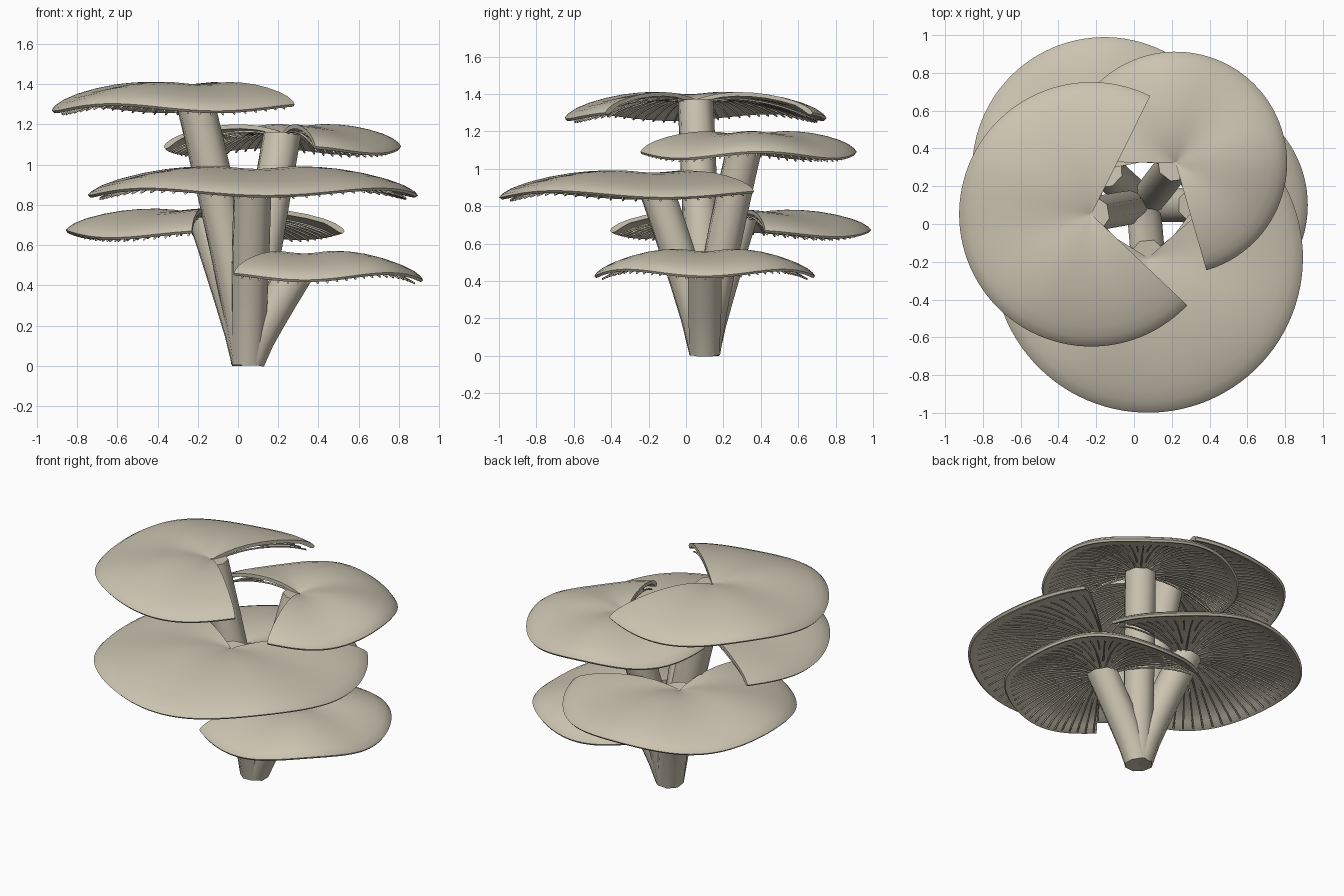
import bpy, bmesh, math
from mathutils import Vector

cube = bpy.data.objects.get("Cube")
if cube:
    bpy.data.objects.remove(cube, do_unlink=True)

mat = bpy.data.materials.new("pale_beige")
mat.use_nodes = True
BEIGE = (0.6, 0.55, 0.44, 1)
mat.diffuse_color = BEIGE
mat.node_tree.nodes["Principled BSDF"].inputs["Base Color"].default_value = BEIGE

BASE = Vector((0.05, 0.1, 0))
LEAN = 0.28
HALF = math.radians(126.5)      # half of each fan-shaped cap
GOLDEN = math.radians(137.5)

# Cap section: (radius fraction, drop from the highest point)
TOP = [(0.01, -0.04), (0.05, -0.03), (0.12, -0.02), (0.22, -0.009), (0.35, -0.005),
       (0.48, -0.01), (0.6, -0.02), (0.73, -0.038), (0.85, -0.062),
       (0.93, -0.085), (0.98, -0.108), (1.0, -0.125)]
UNDER = [(0.985, -0.137), (0.96, -0.132), (0.91, -0.108)]


def wave(t, phi):
    return -0.018 * t * math.cos(4 * phi)


def top_height(t):
    for (a, za), (b, zb) in zip(TOP, TOP[1:]):
        if t <= b:
            return za + (zb - za) * (t - a) / (b - a)
    return TOP[-1][1]


def add_mesh(name, bm, sharp):
    bmesh.ops.recalc_face_normals(bm, faces=bm.faces)
    mesh = bpy.data.meshes.new(name)
    bm.to_mesh(mesh)
    bm.free()
    mesh.materials.append(mat)
    mesh.shade_smooth()
    mesh.set_sharp_from_angle(angle=math.radians(sharp))
    obj = bpy.data.objects.new(name, mesh)
    bpy.context.collection.objects.link(obj)
    return obj


def loft(bm, rings):
    """Skin closed rings of points and close both ends."""
    loops = [[bm.verts.new(p) for p in ring] for ring in rings]
    for a, b in zip(loops, loops[1:]):
        for i in range(len(a)):
            j = (i + 1) % len(a)
            bm.faces.new((a[i], a[j], b[j], b[i]))
    bm.faces.new(loops[0])
    bm.faces.new(loops[-1])


def cap_point(centre, radius, facing, t, phi, drop):
    a = facing + phi
    return Vector((centre.x + radius * t * math.cos(a),
                   centre.y + radius * t * math.sin(a),
                   centre.z + drop + wave(t, phi)))


def build_cap(name, centre, radius, facing):
    under = [(t, z - 0.022) for t, z in reversed(TOP[:-3])]
    section = TOP + UNDER + under
    steps = 72
    rings = []
    for i in range(steps + 1):
        phi = -HALF + 2 * HALF * i / steps
        rings.append([cap_point(centre, radius, facing, t, phi, z) for t, z in section])
    bm = bmesh.new()
    loft(bm, rings)
    add_mesh(name, bm, 50)


def build_gills(name, centre, radius, facing):
    bm = bmesh.new()
    count, sides, thick = 48, 5, 0.0055
    for i in range(count + 1):
        phi = -HALF * 0.985 + 2 * HALF * 0.985 * i / count
        start = (0.08, 0.5, 0.25, 0.5)[i % 4]
        a = facing + phi
        across = Vector((-math.sin(a), math.cos(a), 0))
        rings = []
        for k in range(10):
            t = start + (0.93 - start) * k / 9
            p = cap_point(centre, radius, facing, t, phi, top_height(t) - 0.022 - 0.04 * t)
            ring = []
            for s in range(sides):
                b = math.tau * s / sides
                ring.append(p + across * thick * math.cos(b) + Vector((0, 0, thick * math.sin(b))))
            rings.append(ring)
        loft(bm, rings)
    add_mesh(name, bm, 80)


def build_stalk(name, centre, facing):
    # Gently curved stalk leaning away from the shared base
    height = centre.z - 0.045
    out = Vector((math.cos(facing), math.sin(facing), 0))
    side = Vector((-out.y, out.x, 0))
    rings = []
    for k in range(6):
        t = k / 5
        mid = BASE + out * LEAN * t ** 1.2 + Vector((0, 0, 0.01 + (height - 0.01) * t))
        slope = 0.35 * LEAN / height
        r = 0.085 + 0.013 * min(1, t * 2)
        ring = []
        for s in range(8):
            b = math.tau * (s + 0.5) / 8
            x = r * math.cos(b)
            ring.append(mid + out * x + side * r * math.sin(b) - Vector((0, 0, x * slope)))
        rings.append(ring)
    bm = bmesh.new()
    loft(bm, rings)
    add_mesh(name, bm, 50)


# Five mushrooms spiralling upward from the lowest
for i, radius in enumerate((0.59, 0.70, 0.82, 0.59, 0.70)):
    facing = GOLDEN * i
    centre = BASE + Vector((math.cos(facing), math.sin(facing), 0)) * LEAN
    centre.z = 0.57 + 0.21 * i
    build_cap(f"cap_{i + 1}", centre, radius, facing)
    build_gills(f"gills_{i + 1}", centre, radius, facing)
    build_stalk(f"stalk_{i + 1}", centre, facing)
